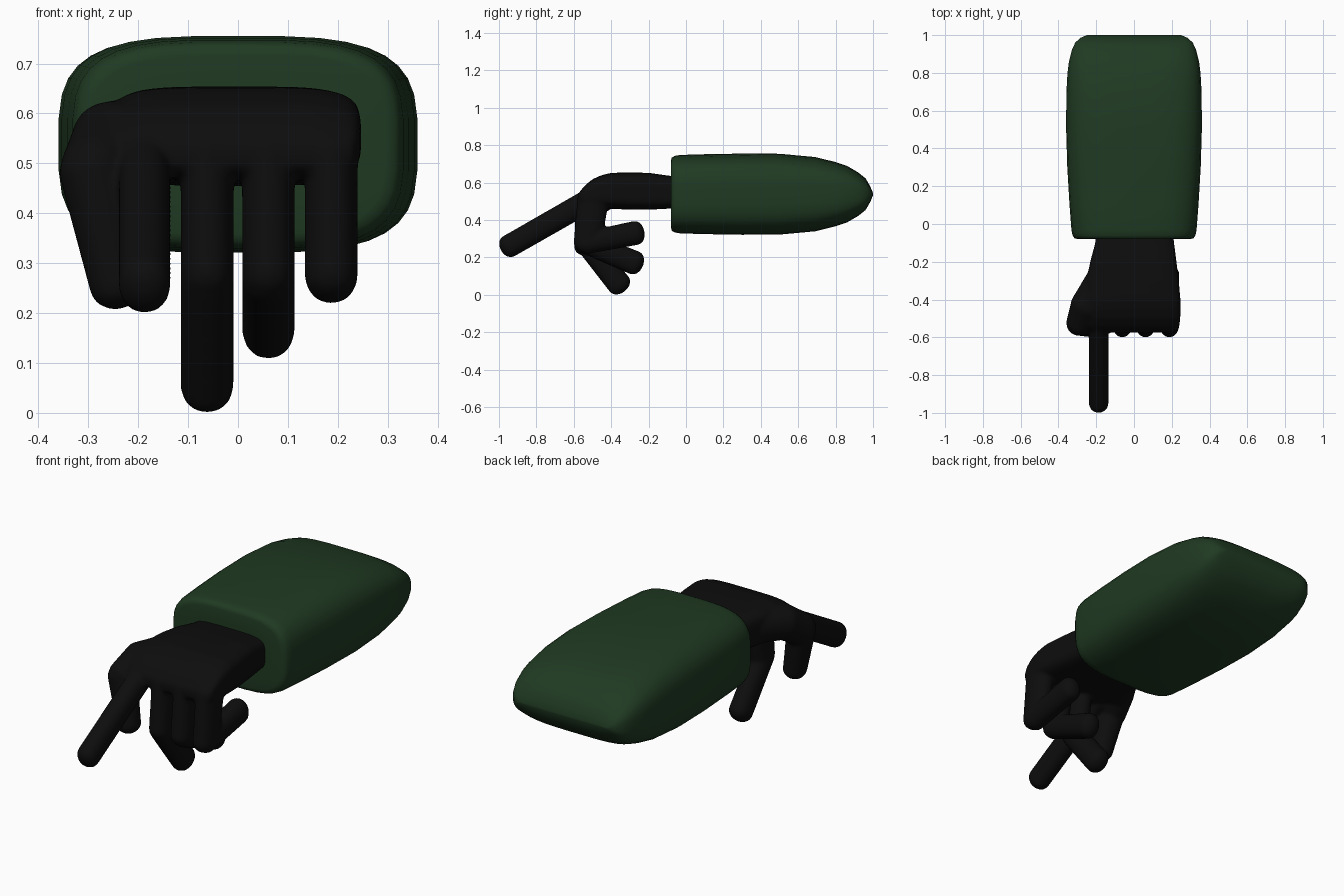
import bpy, bmesh
from math import sin, cos, pi, copysign
from mathutils import Vector

if "Cube" in bpy.data.objects:
    bpy.data.objects.remove(bpy.data.objects["Cube"])


def material(name, rgb):
    m = bpy.data.materials.new(name)
    m.diffuse_color = (*rgb, 1)
    m.use_nodes = True
    m.node_tree.nodes["Principled BSDF"].inputs["Base Color"].default_value = m.diffuse_color
    return m


def oval(center, side, up, rs, ru, n, count):
    """Points of a rounded-rectangle (superellipse) ring."""
    pts = []
    for i in range(count):
        t = 2 * pi * (i + 0.5) / count
        c, s = cos(t), sin(t)
        pts.append(center + side * rs * copysign(abs(c) ** (2 / n), c)
                   + up * ru * copysign(abs(s) ** (2 / n), s))
    return pts


def loft(bm, rings):
    """Skin a list of rings and close both ends."""
    vs = [[bm.verts.new(p) for p in r] for r in rings]
    k = len(vs[0])
    faces = [bm.faces.new((a[i], a[(i + 1) % k], b[(i + 1) % k], b[i]))
             for a, b in zip(vs, vs[1:]) for i in range(k)]
    faces += [bm.faces.new(vs[0]), bm.faces.new(vs[-1])]
    bmesh.ops.recalc_face_normals(bm, faces=faces)


def section_loft(bm, sections, n, count):
    """Loft along y from (y, x0, x1, z0, z1) extents."""
    X, Z = Vector((1, 0, 0)), Vector((0, 0, 1))
    loft(bm, [oval(Vector(((x0 + x1) / 2, y, (z0 + z1) / 2)), X, Z,
                   (x1 - x0) / 2, (z1 - z0) / 2, n, count)
              for y, x0, x1, z0, z1 in sections])


def capsule(bm, a, b, ra, rb, cap=0.045):
    """Round-ended limb; ra, rb are (sideways, depth) radii."""
    a, b = Vector(a), Vector(b)
    d = (b - a).normalized()
    side = Vector((1, 0, 0))
    side = (side - d * side.dot(d)).normalized()
    up = d.cross(side)
    rings = []
    for p, r, sign in ((a, ra, -1), (b, rb, 1)):
        part = []
        for k in range(7):
            t = min(k * pi / 12, pi / 2 - 0.05)
            part.append(oval(p + d * sign * cap * sin(t), side, up,
                             r[0] * cos(t), r[1] * cos(t), 2.15, 24))
        rings += part[::-1] if sign < 0 else part
    loft(bm, rings)


def make(name, bm, mat):
    me = bpy.data.meshes.new(name)
    bm.to_mesh(me)
    bm.free()
    ob = bpy.data.objects.new(name, me)
    bpy.context.collection.objects.link(ob)
    me.materials.append(mat)
    bpy.context.view_layer.objects.active = ob
    ob.select_set(True)
    return ob


green = material("dark_green_cloth", (0.014, 0.042, 0.016))
black = material("black_glove", (0.004, 0.004, 0.004))

# Sleeve: rounded-box cuff tapering to a wedge at the back
bm = bmesh.new()
cz = 0.538
section_loft(bm, [(y, -w, w, cz - h, cz + h) for y, w, h in (
    (-0.08, 0.20, 0.12), (-0.08, 0.295, 0.18), (-0.076, 0.315, 0.196),
    (-0.06, 0.326, 0.205), (-0.03, 0.332, 0.210), (0.1, 0.342, 0.214),
    (0.3, 0.354, 0.2175), (0.5, 0.36, 0.2165), (0.69, 0.359, 0.199),
    (0.8, 0.353, 0.172), (0.86, 0.345, 0.152), (0.92, 0.33, 0.117),
    (0.96, 0.312, 0.085), (0.985, 0.285, 0.042), (1.0, 0.25, 0.006))], 3.5, 36)
sleeve = make("sleeve", bm, green)
bpy.ops.object.shade_smooth()
sleeve.select_set(False)

# Palm and wrist
bm = bmesh.new()
section_loft(bm, [
    (-0.03, -0.20, 0.205, 0.465, 0.63), (-0.1, -0.205, 0.212, 0.46, 0.638),
    (-0.2, -0.232, 0.225, 0.455, 0.652), (-0.3, -0.252, 0.237, 0.455, 0.654),
    (-0.4, -0.256, 0.246, 0.46, 0.652), (-0.45, -0.252, 0.247, 0.465, 0.64),
    (-0.5, -0.245, 0.245, 0.47, 0.618), (-0.54, -0.24, 0.24, 0.475, 0.585),
    (-0.565, -0.23, 0.23, 0.485, 0.555), (-0.575, -0.2, 0.2, 0.5, 0.535)], 4.5, 40)

# Pointing finger
capsule(bm, (-0.187, -0.5, 0.515), (-0.187, -0.95, 0.258), (0.052, 0.063), (0.052, 0.062))

# Curled fingers: upper segment, then folded segment to its own tip
for x, tip_y, tip_z in ((-0.062, -0.355, 0.054), (0.061, -0.272, 0.17), (0.187, -0.266, 0.331)):
    capsule(bm, (x, -0.495, 0.52), (x, -0.527, 0.275), (0.053, 0.085), (0.053, 0.074), 0.055)
    capsule(bm, (x, -0.535, 0.278), (x, tip_y, tip_z), (0.053, 0.06), (0.053, 0.065))

# Thumb: fleshy base, bend, hanging tip
capsule(bm, (-0.13, -0.22, 0.555), (-0.25, -0.44, 0.54), (0.08, 0.085), (0.09, 0.085), 0.07)
capsule(bm, (-0.25, -0.43, 0.54), (-0.288, -0.52, 0.48), (0.085, 0.085), (0.07, 0.08), 0.06)
capsule(bm, (-0.292, -0.523, 0.49), (-0.242, -0.54, 0.253), (0.068, 0.068), (0.055, 0.058))

# Fuse everything into one gloved hand
hand = make("gloved_hand", bm, black)
rm = hand.modifiers.new("fuse", 'REMESH')
rm.mode = 'VOXEL'
rm.voxel_size = 0.0095
rm.use_smooth_shade = True
sm = hand.modifiers.new("soften", 'SMOOTH')
sm.factor = 0.5
sm.iterations = 5
for name in ("fuse", "soften"):
    bpy.ops.object.modifier_apply(modifier=name)
bpy.ops.object.shade_smooth()
